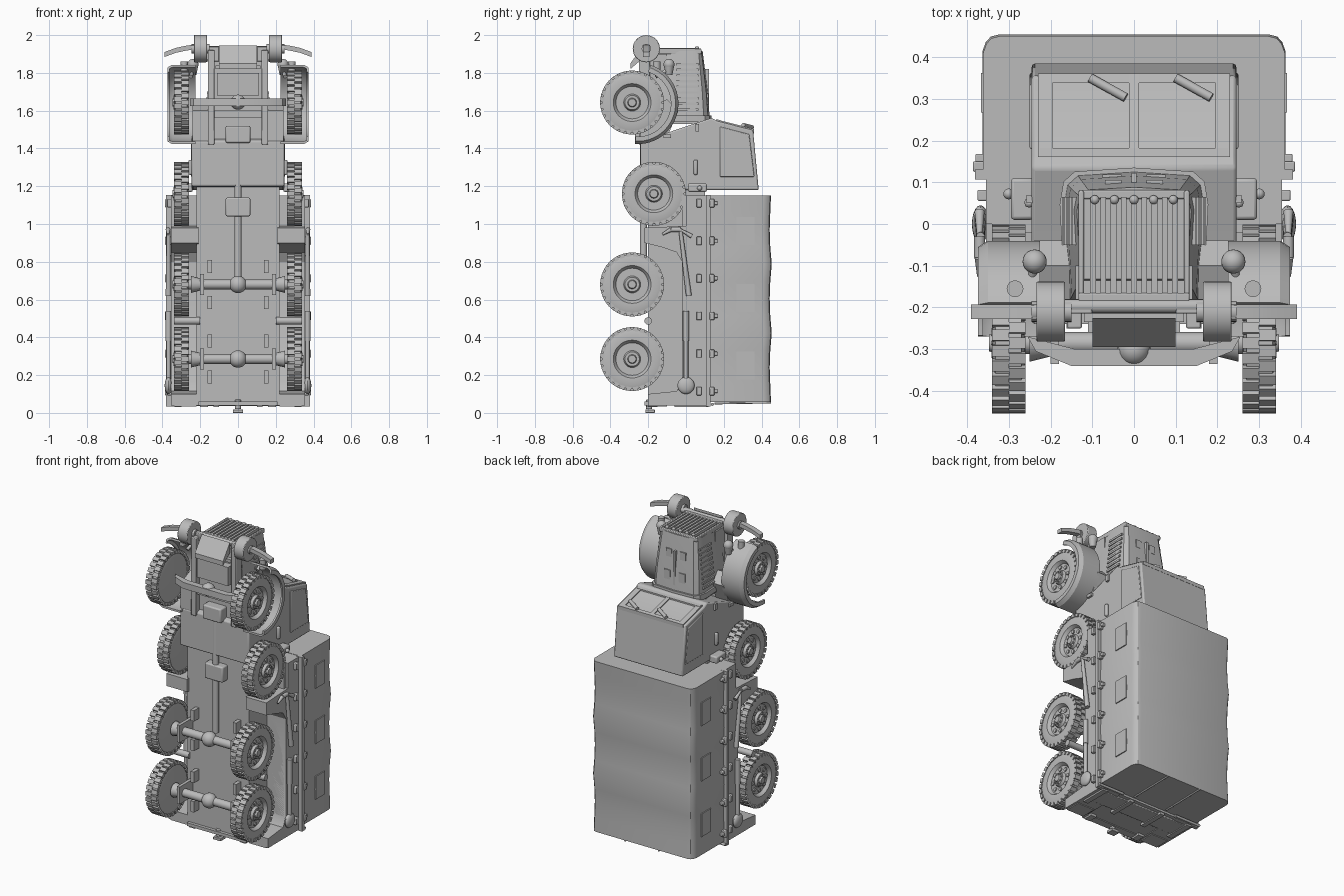
import bpy, bmesh, math
from mathutils import Matrix, Vector

if "Cube" in bpy.data.objects:
    bpy.data.objects.remove(bpy.data.objects["Cube"], do_unlink=True)

GREY = (0.5, 0.5, 0.5, 1)
mat = bpy.data.materials.new("plain grey")
mat.use_nodes = True
mat.diffuse_color = GREY
mat.node_tree.nodes["Principled BSDF"].inputs["Base Color"].default_value = GREY
made = []


def part(name, build, mirror=False, bevel=0):
    bm = bmesh.new()
    build(bm)
    bmesh.ops.recalc_face_normals(bm, faces=bm.faces)
    me = bpy.data.meshes.new(name)
    bm.to_mesh(me)
    bm.free()
    me.materials.append(mat)
    ob = bpy.data.objects.new(name, me)
    bpy.context.collection.objects.link(ob)
    if bevel:
        m = ob.modifiers.new("bevel", "BEVEL")
        m.width, m.segments = bevel, 2
    if mirror:
        ob.modifiers.new("mirror", "MIRROR")
    made.append(ob)


def box(bm, x0, x1, y0, y1, z0, z1, turn=Matrix()):
    mid = Vector((x0 + x1, y0 + y1, z0 + z1)) / 2
    size = Matrix.Diagonal((x1 - x0, y1 - y0, z1 - z0, 1))
    bmesh.ops.create_cube(bm, size=1, matrix=turn @ Matrix.Translation(mid) @ size)


def rod(bm, a, b, r, r2=None, n=16):
    a, b = Vector(a), Vector(b)
    d = b - a
    m = Matrix.Translation((a + b) / 2) @ d.to_track_quat("Z", "Y").to_matrix().to_4x4()
    bmesh.ops.create_cone(bm, cap_ends=True, segments=n, radius1=r,
                          radius2=r if r2 is None else r2, depth=d.length, matrix=m)


def ball(bm, c, r, squash=(1, 1, 1)):
    m = Matrix.Translation(c) @ Matrix.Diagonal((*squash, 1))
    bmesh.ops.create_uvsphere(bm, u_segments=20, v_segments=12, radius=r, matrix=m)


def loft(bm, rings):
    vs = [[bm.verts.new(p) for p in ring] for ring in rings]
    n = len(vs[0])
    for a, b in zip(vs, vs[1:]):
        for i in range(n):
            j = (i + 1) % n
            bm.faces.new((a[i], a[j], b[j], b[i]))
    bm.faces.new(vs[0])
    bm.faces.new(vs[-1])


def prism(bm, pts, x0, x1):
    loft(bm, [[(x, y, z) for y, z in pts] for x in (x0, x1)])


def symmetric(half):
    return half + [(-x, y) for x, y in reversed(half) if x]


def boxes(*dims):
    return lambda bm: [box(bm, *d) for d in dims]


def rods(*specs):
    return lambda bm: [rod(bm, *s) for s in specs]


# Wheels: lathed tyre and rim, tread lugs, bolts
RIM = [(.262, 0), (.262, .13), (.27, .159), (.332, .159), (.339, .135), (.338, .1),
       (.328, .092), (.318, .086), (.318, .045), (.334, .038), (.334, .024),
       (.347, .02), (.347, 0)]


def wheel(y, z):
    def build(bm):
        c = Vector((0, y, z))
        vs = [bm.verts.new((x, y + r, z)) for x, r in RIM]
        es = [bm.edges.new(e) for e in zip(vs, vs[1:])]
        bmesh.ops.spin(bm, geom=vs + es, cent=c, axis=(1, 0, 0),
                       angle=math.tau, steps=48, use_duplicate=False)
        bmesh.ops.remove_doubles(bm, verts=bm.verts, dist=.0002)
        for i in range(28):
            for side in (0, 1):
                a = math.tau * (i + side / 2) / 28
                turn = Matrix.Translation(c) @ Matrix.Rotation(a, 4, "X")
                x = .26 + .04 * side
                box(bm, x, x + .04, .148, .169, -.013, .013, turn)
        for i in range(8):
            a = math.tau * i / 8
            for r, size, x in ((.066, .012, .325), (.031, .005, .341)):
                p = c + Vector((0, r * math.cos(a), r * math.sin(a)))
                rod(bm, p + Vector((.316, 0, 0)), p + Vector((x, 0, 0)), size, None, 10)
    return build


for name, y, z in (("front_wheels", -.285, 1.643), ("spare_wheels", -.17, 1.16),
                   ("middle_wheels", -.285, .68), ("rear_wheels", -.285, .285)):
    part(name, wheel(y, z), True)


# Axles with differentials, flanges and spring mounts
def axle(z):
    def build(bm):
        rod(bm, (-.27, -.285, z), (.27, -.285, z), .026)
        ball(bm, (0, -.29, z), .046)
        for s in (-1, 1):
            x = .19 * s
            box(bm, x - .01, x + .01, -.335, -.2, z - .055, z + .055)
            box(bm, .15 * s - .012, .15 * s + .012, -.25, -.19, z + .06, z + .13)
            box(bm, .15 * s - .012, .15 * s + .012, -.25, -.19, z - .13, z - .06)
            rod(bm, (x, -.285, z), (.25 * s, -.285, z), .03, .045)
    return build


part("middle_axle", axle(.68))
part("rear_axle", axle(.285))


def front_axle(bm):
    half = [(.15, -.34), (.235, -.305), (.255, -.27), (.14, -.3)]
    loft(bm, [[(x, y, z) for x, y in symmetric(half)] for z in (1.625, 1.665)])
    ball(bm, (0, -.3, 1.645), .04)


part("front_axle", front_axle)
part("bogie_pivots", rods(((.2, -.2, .487), (.34, -.2, .487), .02)), True)

# Frame, driveline and engine underside
part("chassis_floor", boxes((-.22, .22, -.2, .1, .045, 1.2)))
part("frame_rails", boxes((.125, .16, -.25, -.19, 1.42, 1.92),
                          (.1, .165, -.215, -.19, 1.86, 1.94)), True, .004)
part("front_skid", lambda bm: prism(bm, [(-.225, 1.945), (-.225, 1.88), (-.295, 1.82),
                                       (-.295, 1.85)], -.1, .1))
part("engine_block", boxes((-.11, .11, -.26, -.15, 1.68, 1.8), (-.14, .14, -.21, -.1, 1.45, 1.9),
                           (-.12, .12, -.235, -.19, 1.82, 1.84), (-.13, .13, -.24, -.19, 1.56, 1.6)))
part("drive_shaft", rods(((0, -.225, 1.45), (0, -.225, .7), .019)))
part("gearboxes", boxes((-.065, .065, -.27, -.18, 1.43, 1.52), (-.065, .065, -.25, -.18, 1.04, 1.14)),
     False, .008)

# Hood with radiator grille, louvres and top latches
HOOD = [(0, 1), (.8, .93), (.95, .75), (1, .35), (.93, -1.5)]


def hood(bm):
    loft(bm, [[(x * w, y * h, z) for x, y in symmetric(HOOD)]
              for z, w, h in ((1.53, .17, .128), (1.7, .16, .115), (1.915, .137, .088))])


part("hood", hood)
part("hood_arch", lambda bm: loft(bm, [[(x * .178, y * .135, z) for x, y in symmetric(HOOD)]
                                       for z in (1.54, 1.575)]))
part("grille_frame", boxes((-.133, .133, .06, .082, 1.9, 1.925), (-.133, .133, -.187, -.165, 1.9, 1.935),
                           (-.133, -.12, -.187, .08, 1.9, 1.93), (.12, .133, -.187, .08, 1.9, 1.93)),
     False, .004)
part("grille_bars", lambda bm: [box(bm, i * .0245 - .007, i * .0245 + .007, -.17, .065, 1.9, 1.932)
                                for i in range(-4, 5)])
part("grille_rivets", lambda bm: [ball(bm, (i * .047, .058, 1.93), .011) for i in range(-2, 3)])
part("hood_louvres", lambda bm: [box(bm, .13, .172 - .003 * i, -.05, .065, 1.6 + .03 * i, 1.612 + .03 * i)
                                 for i in range(9)], True)
part("hood_hatches", boxes((.03, .075, .09, .118, 1.63, 1.69), (.03, .07, .08, .105, 1.77, 1.82)), True)
part("hood_ridge", boxes((-.006, .006, .07, .122, 1.6, 1.82)))

# Cab
CAB = [(-.24, 1.2), (-.24, 1.44), (-.12, 1.476), (.135, 1.562), (.165, 1.545),
       (.355, 1.497), (.385, 1.18), (-.005, 1.18)]
part("cab", lambda bm: prism(bm, CAB, -.245, .245), False, .008)
part("windscreen_frame", lambda bm: [prism(bm, p, a, b) for p, a, b in (
    ([(.16, 1.54), (.16, 1.554), (.182, 1.55), (.182, 1.536)], -.225, .225),
    ([(.338, 1.49), (.338, 1.508), (.36, 1.503), (.36, 1.48)], -.225, .225),
    ([(.16, 1.54), (.16, 1.554), (.36, 1.503), (.36, 1.48)], -.012, .012),
    ([(.16, 1.54), (.16, 1.554), (.36, 1.503), (.36, 1.48)], -.23, -.195),
    ([(.16, 1.54), (.16, 1.554), (.36, 1.503), (.36, 1.48)], .195, .23))])
part("wipers", lambda bm: [rod(bm, (x, .35, 1.512), (x + .085, .303, 1.524), .011)
                           for x in (-.105, .1)])
part("door_windows", lambda bm: prism(bm, [(.18, 1.515), (.335, 1.475), (.362, 1.25), (.18, 1.25)],
                                      .24, .25), True, .004)
part("door_handles", boxes((.24, .262, .04, .062, 1.26, 1.34)), True, .008)
part("door_hinges", boxes((.24, .258, .05, .07, 1.49, 1.53), (.24, .258, -.12, -.08, 1.455, 1.475)), True)
part("side_boxes", boxes((.24, .295, .01, .11, 1.17, 1.215)), True, .008)
part("side_knobs", lambda bm: ball(bm, (.3, .072, 1.19), .013), True)


# Front mudguards: swept arch
def mudguard(bm):
    rings = []
    for i in range(25):
        a = math.radians(72 - 166 * i / 24)
        ring = []
        for x, r in ((.225, .215), (.35, .215), (.374, .2), (.374, .175),
                     (.362, .175), (.362, .195), (.345, .203), (.225, .203)):
            ring.append((x, -.255 + r * math.cos(a), 1.638 + r * math.sin(a)))
        rings.append(ring)
    loft(bm, rings)


part("front_mudguards", mudguard, True)
part("mudguard_aprons", lambda bm: prism(bm, [(-.24, 1.44), (-.24, 1.6), (-.1, 1.66), (-.04, 1.6),
                                            (-.1, 1.46)], .15, .24), True)
part("headlights", lambda bm: (ball(bm, (.238, -.09, 1.845), .029),
                               rod(bm, (.238, -.09, 1.84), (.238, -.09, 1.79), .028, .018),
                               rod(bm, (.238, -.09, 1.82), (.25, -.16, 1.78), .01)), True)
part("marker_lights", rods(((.285, -.155, 1.8), (.285, -.155, 1.86), .02)), True)

# Bumper rollers and swept wings
part("bumper_rollers", rods(((.165, -.21, 1.928), (.234, -.21, 1.928), .072, None, 32)), True, .004)
part("roller_hubs", rods(((.15, -.21, 1.928), (.245, -.21, 1.928), .025)), True)
part("bumper_bar", rods(((-.2, -.197, 1.925), (.2, -.197, 1.925), .017)))
part("bumper_wings", lambda bm: loft(bm, [
    [(x, -.227, z), (x, -.193, z), (x, -.193, z - .026), (x, -.227, z - .026)]
    for x, z in ((.22, 1.95), (.27, 1.945), (.33, 1.932), (.39, 1.91))]), True)

# Cargo bed sides with one long wheel opening, and bed floor
SIDE = [(.13, .04), (.13, 1.15), (0, 1.15), (0, .99), (-.22, .98), (-.22, .9), (-.12, .875),
        (-.05, .85), (-.02, .8), (-.02, .17), (-.05, .115), (-.2, .1), (-.2, .04)]
part("bed_sides", lambda bm: prism(bm, SIDE, .21, .355), True)
part("bed_floor", boxes((-.34, .34, -.02, .125, .045, 1.15)))
part("bed_rails", boxes((.34, .381, .107, .13, .035, 1.153)), True)
STRAPS = [.115 + .199 * i for i in range(6)]
part("bed_straps", lambda bm: [(box(bm, .35, .375, .055, .082, z - .022, z + .022),
                                box(bm, .355, .386, .125, .15, z - .022, z + .022),
                                box(bm, .355, .38, .14, .168, z - .01, z + .01)) for z in STRAPS],
     True, .004)


# Canvas cover sagging between four hoops, with side flaps
def canvas(bm):
    rings = []
    for i in range(13):
        sag = .011 * math.sin(math.pi * (i % 4) / 4)
        if i in (0, 12):
            sag = .004
        h, w = .454 - sag, .363 - sag * .4
        half = [(w, .12), (w, h - .04), (w - .008, h - .018), (w - .02, h - .005), (w - .04, h)]
        rings.append([(x, y, .058 + 1.094 * i / 12) for x, y in symmetric(half)])
    loft(bm, rings)


part("canvas_cover", canvas)
part("canvas_flaps", lambda bm: [box(bm, .352, .366, .267, .362, z - .074, z + .074)
                                 for z in (.25, .608, .963)], True)


# Tools strapped to both sides
def pickaxe(bm):
    rod(bm, (.368, -.03, .975), (.368, .015, .62), .01, .015)
    for a, b in (((.37, -.125, .945), (.37, -.08, .97)), ((.37, -.03, .97), (.37, .03, .935))):
        rod(bm, a, b, .006, .012)
    rod(bm, (.37, -.08, .97), (.37, -.03, .97), .013)


def shovel(bm):
    rod(bm, (.368, 0, .54), (.368, 0, .38), .015)
    rod(bm, (.368, 0, .4), (.368, 0, .18), .012)
    ball(bm, (.368, 0, .145), .045, (.45, 1, 1))


part("pickaxes", pickaxe, True)
part("shovels", shovel, True)

# Tail: gate panels, hinges, rods, lamps and tow hitch
part("tailgate", boxes((-.33, -.12, -.03, .1, .036, .06), (-.11, .11, -.03, .1, .036, .06),
                       (.12, .33, -.03, .1, .036, .06)), False, .004)
part("tail_hinges", boxes((.1, .13, -.06, .12, .03, .05), (.3, .335, -.06, .12, .03, .05),
                          (.22, .34, -.2, -.1, .035, .06), (.16, .2, -.21, -.15, .03, .06)), True)
part("tail_rods", rods(((.12, .15, .05), (.12, .45, .055), .005), ((.2, .14, .045), (.38, .14, .045), .008)),
     True)
part("tail_bumper", boxes((-.21, .21, -.22, -.17, .04, .06)))
part("tow_hitch", lambda bm: (rod(bm, (0, -.195, .07), (0, -.195, .02), .016),
                              box(bm, -.027, .027, -.215, -.165, 0, .018)), False, .003)

# Smooth shading with sharp edges kept
bpy.ops.object.select_all(action="DESELECT")
for ob in made:
    ob.select_set(True)
bpy.context.view_layer.objects.active = made[0]
bpy.ops.object.shade_smooth_by_angle(angle=math.radians(30))
